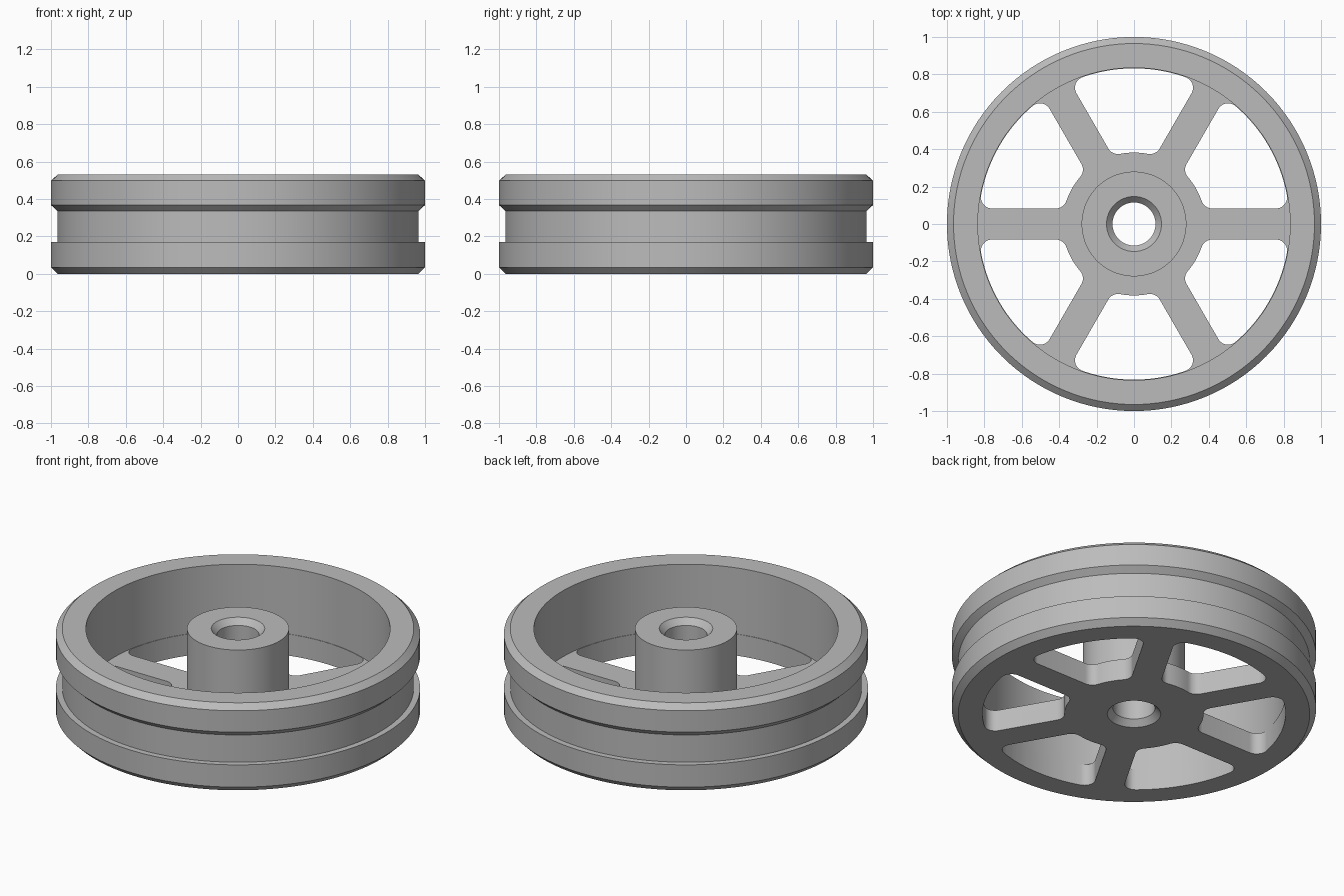
import bpy, bmesh, math
from math import cos, sin, pi, sqrt, atan2

cube = bpy.data.objects.get("Cube")
if cube:
    bpy.data.objects.remove(cube)

SEGMENTS = 128
HEIGHT = 0.53
WEB_TOP = 0.13
SPOKES = 6

grey = bpy.data.materials.new("light grey")
grey.use_nodes = True
colour = (0.5, 0.5, 0.5, 1)
grey.diffuse_color = colour
grey.node_tree.nodes["Principled BSDF"].inputs["Base Color"].default_value = colour


def add_object(name, bm):
    bmesh.ops.recalc_face_normals(bm, faces=bm.faces)
    mesh = bpy.data.meshes.new(name)
    bm.to_mesh(mesh)
    bm.free()
    mesh.materials.append(grey)
    obj = bpy.data.objects.new(name, mesh)
    bpy.context.collection.objects.link(obj)
    return obj


def lathe(name, profile):
    """Revolve a closed (radius, z) profile about z."""
    bm = bmesh.new()
    rings = [[bm.verts.new((r * cos(2 * pi * i / SEGMENTS), r * sin(2 * pi * i / SEGMENTS), z))
              for r, z in profile] for i in range(SEGMENTS)]
    for i, ring in enumerate(rings):
        following = rings[(i + 1) % SEGMENTS]
        for j in range(len(profile)):
            k = (j + 1) % len(profile)
            bm.faces.new((ring[j], following[j], following[k], ring[k]))
    return add_object(name, bm)


def arc(cx, cy, radius, start, end, steps):
    return [(cx + radius * cos(start + (end - start) * i / steps),
             cy + radius * sin(start + (end - start) * i / steps)) for i in range(steps + 1)]


def pocket_outline(inner, outer, half_width, fillet):
    """Rounded opening between the spoke along +x and the next one."""
    step = 2 * pi / SPOKES
    y = half_width + fillet
    x_in = sqrt((inner + fillet) ** 2 - y * y)
    x_out = sqrt((outer - fillet) ** 2 - y * y)
    a_in, a_out = atan2(y, x_in), atan2(y, x_out)
    half = arc(0, 0, inner, step / 2, a_in, 6)[:-1]
    half += arc(x_in, y, fillet, a_in + pi, 1.5 * pi, 8)
    half += arc(x_out, y, fillet, -pi / 2, a_out, 10)
    half += arc(0, 0, outer, a_out, step / 2, 10)[1:]
    # Mirror across the line midway between the two spokes
    c, s = cos(step), sin(step)
    other = [(c * px + s * py, s * px - c * py) for px, py in reversed(half[1:-1])]
    return half + other


# Wheel body: hub, thin web and grooved rim in one revolved section
wheel = lathe("wheel", [
    (0.147, 0), (0.965, 0), (1, 0.035), (1, 0.17),
    (0.965, 0.17), (0.965, 0.335), (1, 0.368), (1, 0.498),
    (0.965, HEIGHT), (0.835, HEIGHT), (0.835, WEB_TOP),
    (0.28, WEB_TOP), (0.28, HEIGHT), (0.147, HEIGHT),
    (0.115, HEIGHT - 0.035), (0.115, 0.035)])

# Openings between the spokes
bm = bmesh.new()
outline = pocket_outline(0.382, 0.832, 0.083, 0.06)
for n in range(SPOKES):
    a = 2 * pi * n / SPOKES
    points = [(x * cos(a) - y * sin(a), x * sin(a) + y * cos(a)) for x, y in outline]
    low, high = ([bm.verts.new((x, y, z)) for x, y in points] for z in (-0.1, 0.2))
    bm.faces.new(low)
    bm.faces.new(high)
    for i in range(len(points)):
        j = (i + 1) % len(points)
        bm.faces.new((low[i], low[j], high[j], high[i]))
cutter = add_object("pocket_cutter", bm)
cutter.hide_render = True

cut = wheel.modifiers.new("pockets", 'BOOLEAN')
cut.operation = 'DIFFERENCE'
cut.solver = 'EXACT'
cut.object = cutter

bpy.ops.object.select_all(action='DESELECT')
wheel.select_set(True)
bpy.context.view_layer.objects.active = wheel
bpy.ops.object.modifier_apply(modifier=cut.name)
bpy.data.objects.remove(cutter)
bpy.ops.object.shade_smooth_by_angle(angle=math.radians(25))
